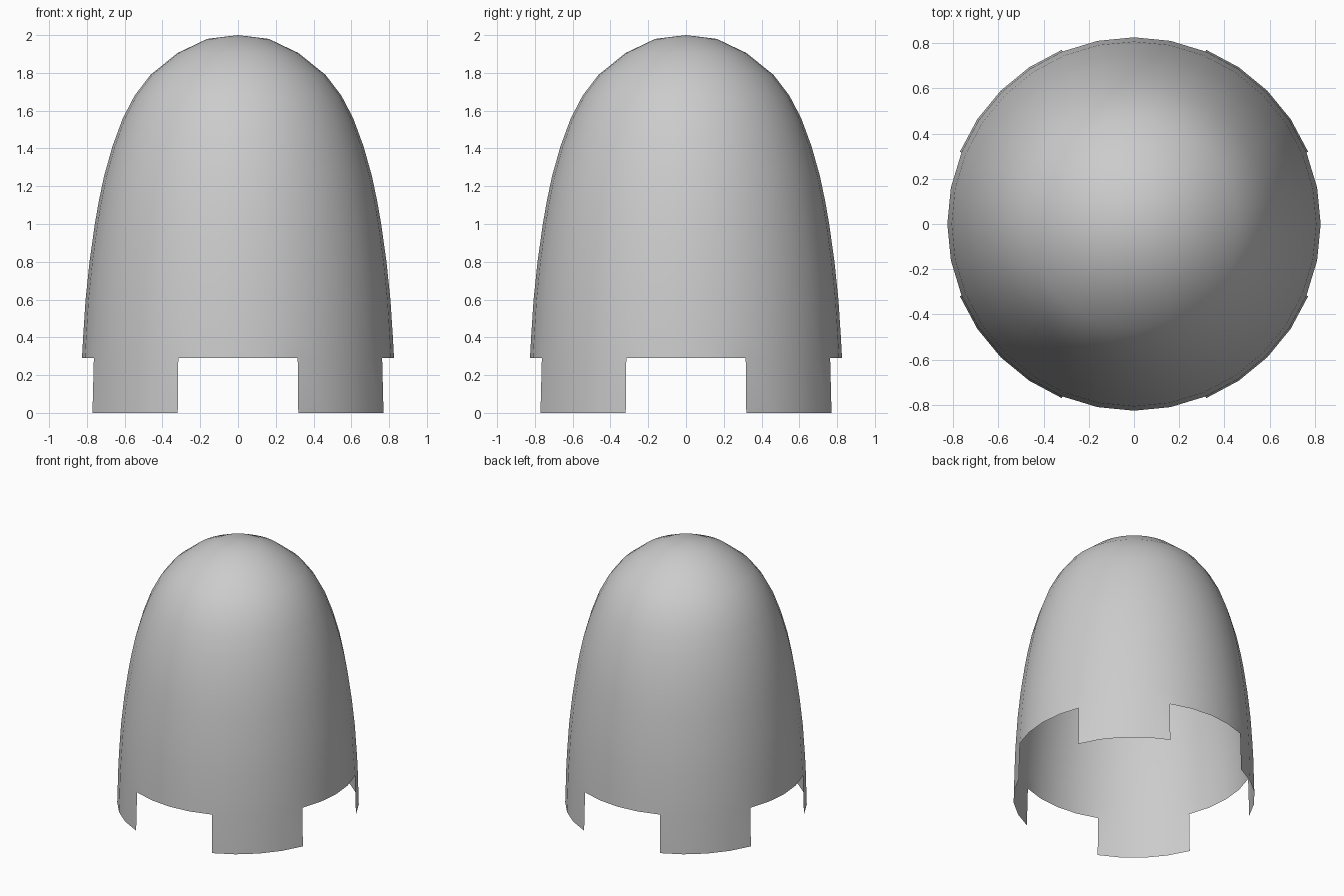
import bpy, bmesh, math

if "Cube" in bpy.data.objects:
    bpy.data.objects.remove(bpy.data.objects["Cube"])

SEG = 32
# Profile (radius, height) from just below the tip down to the foot
profile = [(0.163, 1.98), (0.32, 1.905), (0.463, 1.79), (0.547, 1.68), (0.61, 1.56),
           (0.665, 1.41), (0.71, 1.25), (0.738, 1.115), (0.758, 1.0), (0.786, 0.8),
           (0.807, 0.6), (0.82, 0.4), (0.826, 0.29), (0.834, 0.0)]

bm = bmesh.new()
tip = bm.verts.new((0, 0, 2.0))
rings = [[bm.verts.new((r * math.cos(2 * math.pi * i / SEG),
                        r * math.sin(2 * math.pi * i / SEG), z)) for i in range(SEG)]
         for r, z in profile]

# Domed shell, a single open sheet
for i in range(SEG):
    j = (i + 1) % SEG
    bm.faces.new((tip, rings[0][i], rings[0][j]))
    for k in range(len(rings) - 1):
        # Bottom band keeps only the four diagonal legs
        if k == len(rings) - 2 and not 2 <= i % 8 < 6:
            continue
        a, b = rings[k], rings[k + 1]
        bm.faces.new((a[i], b[i], b[j], a[j]))

bmesh.ops.delete(bm, geom=[v for v in bm.verts if not v.link_faces], context='VERTS')
for f in bm.faces:
    f.smooth = True

mesh = bpy.data.meshes.new("domed_shell")
bm.to_mesh(mesh)
bm.free()
shell = bpy.data.objects.new("domed_shell", mesh)
bpy.context.collection.objects.link(shell)
